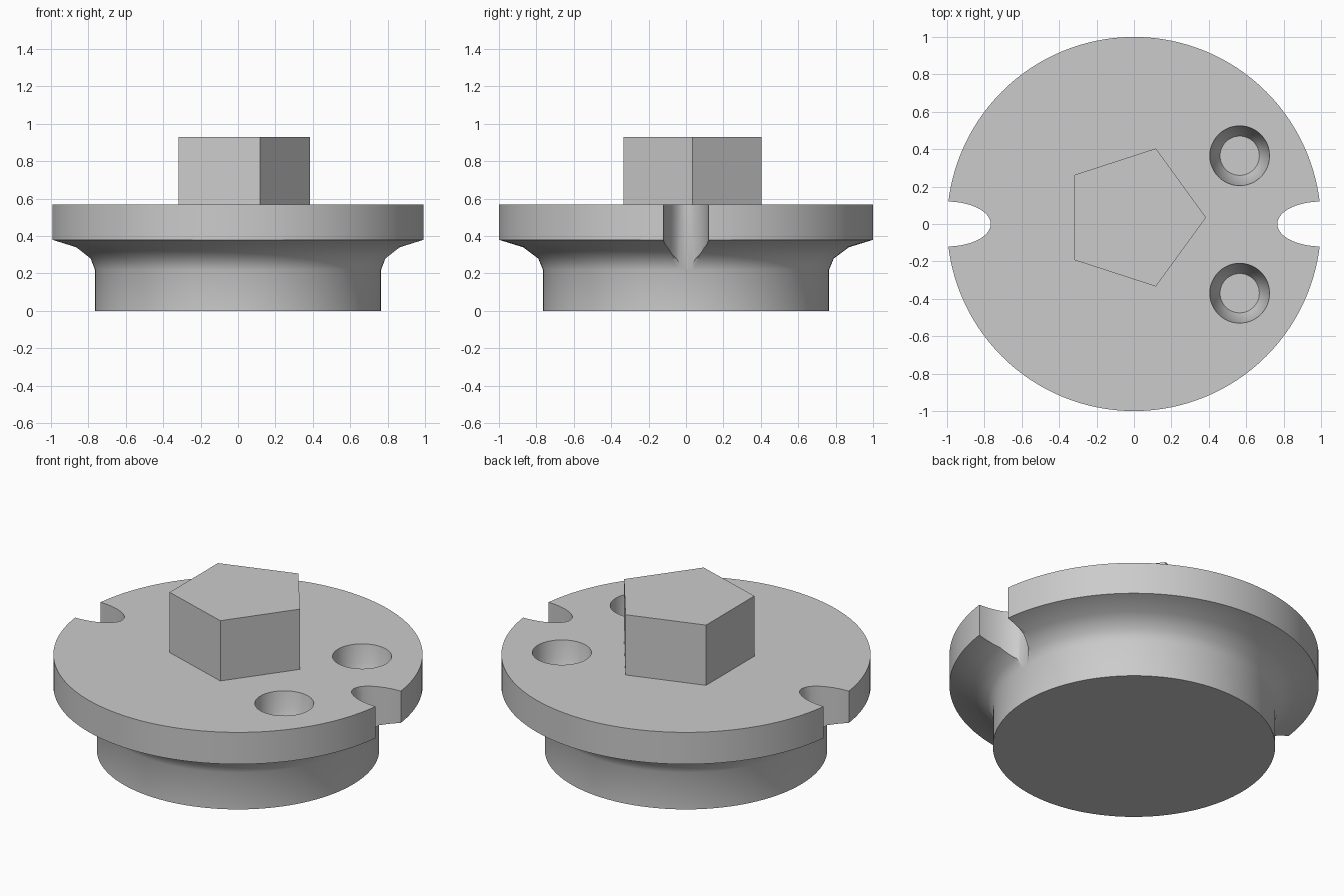
import bpy, bmesh, math

cube = bpy.data.objects.get("Cube")
if cube:
    bpy.data.objects.remove(cube, do_unlink=True)

grey = bpy.data.materials.new("plain_grey")
grey.use_nodes = True
colour = (0.6, 0.6, 0.6, 1)
grey.diffuse_color = colour
grey.node_tree.nodes["Principled BSDF"].inputs["Base Color"].default_value = colour


def lathe(name, profile, sides, centre=(0, 0), scale=(1, 1), turn=0):
    """Closed solid stacked from rings, each given as (radius, height)."""
    bm = bmesh.new()
    rings = []
    for r, z in profile:
        angles = [turn + math.tau * i / sides for i in range(sides)]
        rings.append([bm.verts.new((centre[0] + scale[0] * r * math.cos(a),
                                    centre[1] + scale[1] * r * math.sin(a), z)) for a in angles])
    for low, high in zip(rings, rings[1:]):
        for i in range(sides):
            j = (i + 1) % sides
            bm.faces.new((low[i], low[j], high[j], high[i]))
    bm.faces.new(rings[0][::-1])
    bm.faces.new(rings[-1])
    mesh = bpy.data.meshes.new(name)
    bm.to_mesh(mesh)
    bm.free()
    mesh.materials.append(grey)
    obj = bpy.data.objects.new(name, mesh)
    bpy.context.collection.objects.link(obj)
    return obj


TOP = 0.57

# Flanged round body with a flared neck
body = lathe("flanged_body", [(0.765, 0), (0.765, 0.22), (0.79, 0.28), (0.87, 0.34),
                              (1, 0.38), (1, TOP)], 128)

# Oval notches in both sides of the rim, and two tapered sockets
cutters = [lathe("notch_cutter", [(1, 0.1), (1, 0.7)], 64, (side, 0), (0.234, 0.12))
           for side in (-1, 1)]
cutters += [lathe("socket_cutter", [(0.105, TOP - 0.2), (0.12, TOP - 0.17), (0.145, TOP - 0.1),
                                    (0.16, TOP), (0.16, 0.7)], 48, (0.565, y))
            for y in (0.365, -0.37)]

bpy.context.view_layer.objects.active = body
for cutter in cutters:
    cut = body.modifiers.new("cut", "BOOLEAN")
    cut.operation = "DIFFERENCE"
    cut.solver = "EXACT"
    cut.object = cutter
    bpy.ops.object.modifier_apply(modifier=cut.name)
    bpy.data.objects.remove(cutter, do_unlink=True)

bpy.ops.object.select_all(action="DESELECT")
body.select_set(True)
bpy.ops.object.shade_smooth_by_angle(angle=math.radians(35))

# Five-sided boss on the top face
lathe("pentagon_boss", [(0.388, TOP - 0.02), (0.388, 0.93)], 5, (-0.003, 0.035))
